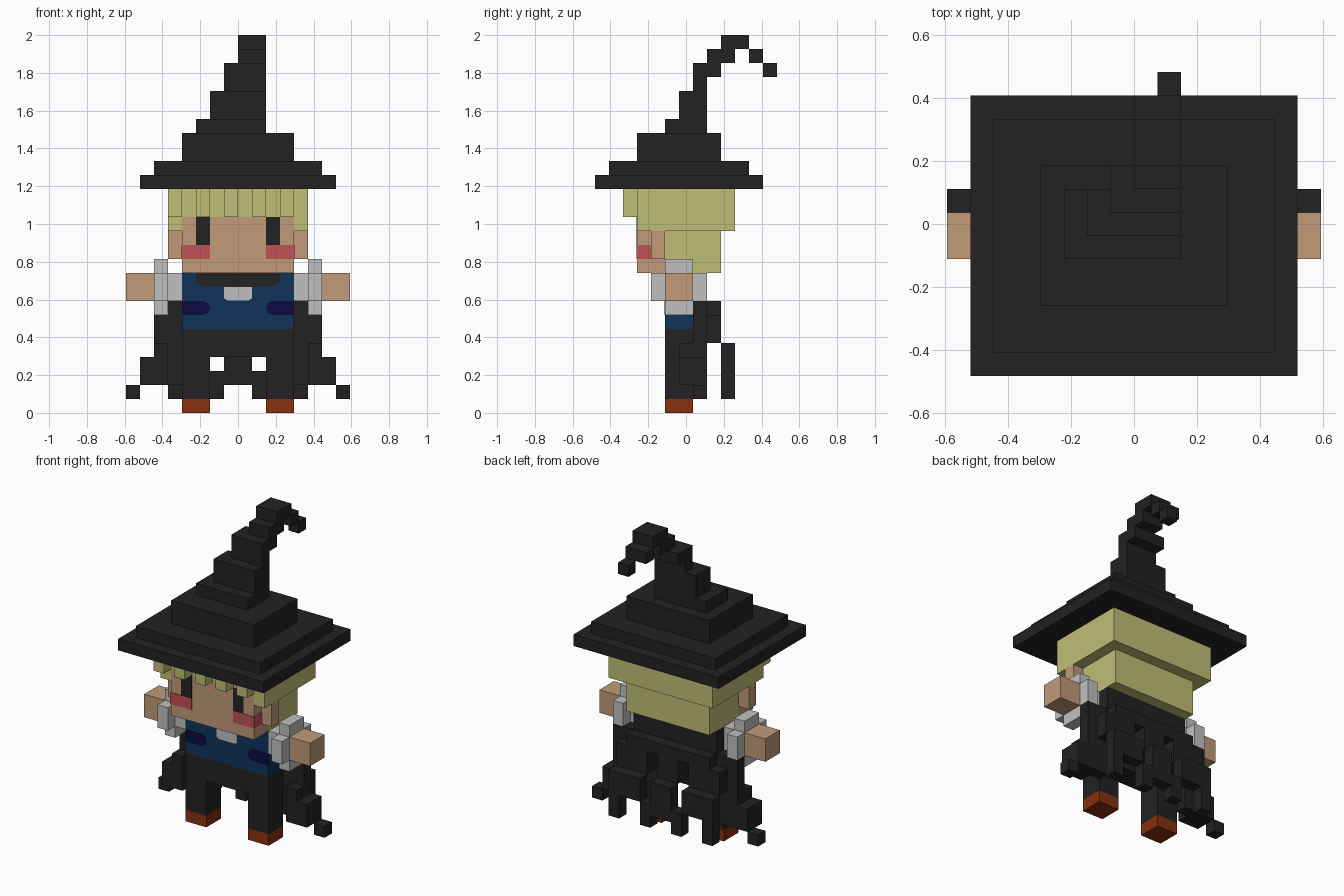
import bpy, bmesh, math
from mathutils import Vector

if "Cube" in bpy.data.objects:
    bpy.data.objects.remove(bpy.data.objects["Cube"], do_unlink=True)

U = 2 / 27  # one block


def material(name, r, g, b):
    m = bpy.data.materials.new(name)
    m.use_nodes = True
    m.diffuse_color = (r, g, b, 1)
    bsdf = next(n for n in m.node_tree.nodes if n.type == 'BSDF_PRINCIPLED')
    bsdf.inputs["Base Color"].default_value = (r, g, b, 1)
    return m


BLACK = material("black cloth", .016, .016, .016)
SKIN = material("skin", .533, .328, .191)
HAIR = material("blond hair", .521, .515, .181)
BLUE = material("blue cloth", .005, .033, .107)
PURPLE = material("dark purple", .004, .0025, .056)
RED = material("blush red", .53, .084, .091)
WHITE = material("white cloth", .53, .53, .53)
BROWN = material("brown leather", .242, .03, .004)


def finish(name, bm, mat):
    me = bpy.data.meshes.new(name)
    bmesh.ops.recalc_face_normals(bm, faces=bm.faces)
    bm.to_mesh(me)
    bm.free()
    me.materials.append(mat)
    ob = bpy.data.objects.new(name, me)
    bpy.context.collection.objects.link(ob)
    return ob


def part(name, mat, boxes, mirror=False):
    """Boxes as (x0, x1, y0, y1, z0, z1) in blocks, optionally mirrored in x."""
    bm = bmesh.new()
    if mirror:
        boxes = boxes + [(-b[1], -b[0]) + b[2:] for b in boxes]
    for x0, x1, y0, y1, z0, z1 in boxes:
        vs = bmesh.ops.create_cube(bm, size=1)["verts"]
        for v in vs:
            v.co = Vector((x0 + (v.co.x + .5) * (x1 - x0),
                           y0 + (v.co.y + .5) * (y1 - y0),
                           z0 + (v.co.z + .5) * (z1 - z0))) * U
    return finish(name, bm, mat)


def plate(name, mat, outline, y, thick=.05):
    """Thin plate on a front face, outline as (x, z) in blocks."""
    bm = bmesh.new()
    f = bm.faces.new([bm.verts.new((x * U, y * U, z * U)) for x, z in outline])
    new = bmesh.ops.extrude_face_region(bm, geom=[f])["geom"]
    for v in new:
        if isinstance(v, bmesh.types.BMVert):
            v.co.y -= thick * U
    return finish(name, bm, mat)


# Hat: two brim steps, stepped cone, curled tip
part("hat_brim", BLACK, [(-7, 7, -6.5, 5.5, 16, 17), (-6, 6, -5.5, 4.5, 17, 18)])
part("hat_cone", BLACK, [(-4, 4, -3.5, 2.5, 18, 20), (-3, 2, -1.5, 1.5, 20, 21),
                         (-2, 2, -.5, 1.5, 21, 23), (-1, 2, .5, 1.5, 23, 24)])
part("hat_tip", BLACK, [(-1, 2, .5, 2.5, 24, 25), (0, 2, 1.5, 3.5, 25, 26),
                        (0, 2, 2.5, 4.5, 26, 27), (0, 2, 4.5, 5.5, 25, 26),
                        (1, 2, 5.5, 6.5, 24, 25)])

# Hair: cap, side edges, back and fringe teeth
part("hair_cap", HAIR, [(-5, 5, -3.5, 3.5, 14, 16), (-5, 5, -1.5, 3.5, 13, 14),
                        (-5, -4, -3.5, -1.5, 13, 14), (4, 5, -3.5, -1.5, 13, 14)])
part("hair_back", HAIR, [(-4, 4, -1.5, 2.5, 10, 13)])
part("fringe", HAIR, [(x, x + 1, -4.5, -3.5, 14, 16) for x in range(-5, 5, 2)])

# Head
part("face", SKIN, [(-4, 4, -3.5, -1.5, 10, 14)])
part("ears", SKIN, [(4, 5, -2.5, -1.5, 11, 13)], True)
part("cheeks", RED, [(2, 4.05, -3.55, -2.5, 11, 12)], True)
part("eyes", BLACK, [(2, 3, -3.55, -3.4, 12, 14)], True)

# Torso with painted front details
part("torso", BLUE, [(-4, 4, -1.5, .5, 6, 10)])
plate("scarf", BLACK, [(-3, 10), (-3, 9.4), (-2.7, 9.1), (-2.3, 9), (2.3, 9),
                       (2.7, 9.1), (3, 9.4), (3, 10)], -1.5)
plate("bib", WHITE, [(-1, 9), (-1, 8.2), (-.8, 8.05), (.8, 8.05), (1, 8.2), (1, 9)], -1.5)
for side, s in (("left", 1), ("right", -1)):
    plate(side + "_pocket", PURPLE,
          [(s * x, z) for x, z in ((4, 7), (2.5, 7), (2.15, 7.15), (2, 7.5),
                                   (2.15, 7.85), (2.5, 8), (4, 8))], -1.5)

# Arms
part("sleeves", WHITE, [(4, 5, -1.5, .5, 8, 10), (5, 6, -2.5, 1.5, 8, 10),
                        (5, 6, -1.5, .5, 7, 11)], True)
part("hands", SKIN, [(6, 8, -1.5, .5, 8, 10)], True)

# Legs
part("trousers", BLACK, [(-4, 4, -1.5, .5, 4, 6)])
part("legs", BLACK, [(2, 4, -1.5, .5, 1, 4)], True)
part("shoes", BROWN, [(2, 4, -1.5, .5, 0, 1)], True)

# Ragged cape: shoulders, slotted back panel, flaring side and back strands
part("cape_shoulders", BLACK, [(-4, 4, .5, 1.5, 8, 10)])
part("cape_panel", BLACK, [(-4, 4, .5, 2.5, 7, 8), (-1, 1, .5, 2.5, 5, 7),
                           (2, 4, .5, 2.5, 5, 7), (-4, -2, .5, 2.5, 5, 7)])
part("cape_sides", BLACK, [(4, 6, .5, 1.5, 5, 8), (4, 5, .5, 2.5, 5, 7),
                           (5, 6, -.5, 1.5, 2, 5), (4, 5, .5, 1.5, 2, 5),
                           (6, 7, -.5, 1.5, 2, 4), (7, 8, .5, 1.5, 1, 2)], True)
part("cape_strands", BLACK, [(0, 1, 2.5, 3.5, 2, 5), (1, 2, 2.5, 3.5, 1, 3),
                             (2, 3, 2.5, 3.5, 3, 5), (3, 5, 2.5, 3.5, 3, 5),
                             (4, 5, 2.5, 3.5, 1, 3)], True)
